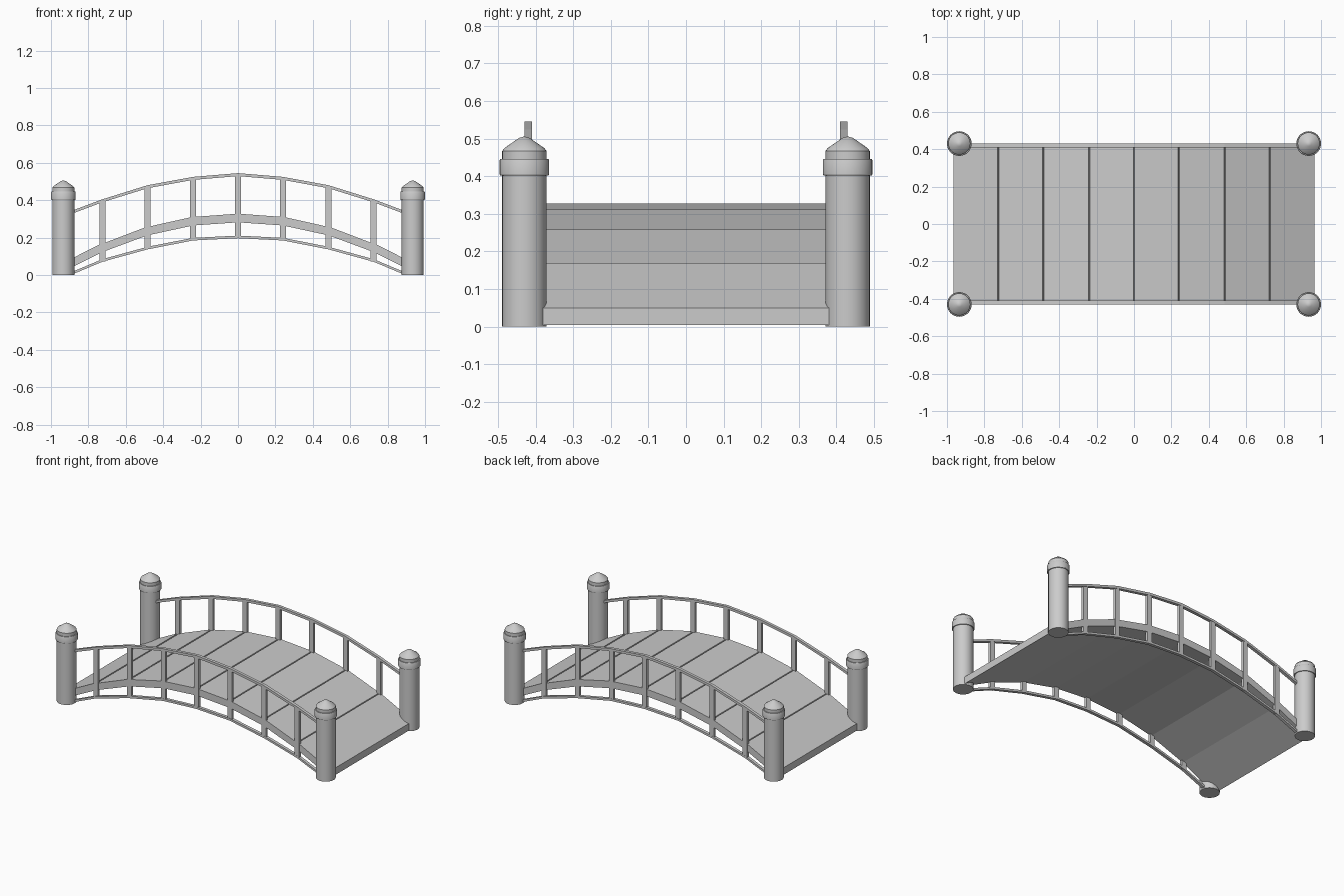
import bpy, bmesh, math
from mathutils import Vector

if "Cube" in bpy.data.objects:
    bpy.data.objects.remove(bpy.data.objects["Cube"])


def make_object(name, bm):
    bmesh.ops.recalc_face_normals(bm, faces=bm.faces)
    mesh = bpy.data.meshes.new(name)
    bm.to_mesh(mesh)
    bm.free()
    ob = bpy.data.objects.new(name, mesh)
    bpy.context.collection.objects.link(ob)
    return ob


def extrude_profile(name, outline, y0, y1):
    """Extrude an (x, z) outline from y0 to y1."""
    bm = bmesh.new()
    face = bm.faces.new([bm.verts.new((x, y0, z)) for x, z in outline])
    new = bmesh.ops.extrude_face_region(bm, geom=[face])["geom"]
    bmesh.ops.translate(bm, vec=(0, y1 - y0, 0),
                        verts=[v for v in new if isinstance(v, bmesh.types.BMVert)])
    return make_object(name, bm)


def mirrored(half):
    """Half curve starting at x = 0 -> full curve from left to right."""
    return [(-x, z) for x, z in half[:0:-1]] + half


def lathe(name, profile, x, y, sides=32):
    bm = bmesh.new()
    verts = [bm.verts.new((r, 0, z)) for r, z in profile]
    edges = [bm.edges.new(p) for p in zip(verts, verts[1:])]
    bmesh.ops.spin(bm, geom=verts + edges, cent=(0, 0, 0), axis=(0, 0, 1),
                   angle=2 * math.pi, steps=sides)
    bmesh.ops.remove_doubles(bm, verts=bm.verts, dist=0.0001)
    bmesh.ops.translate(bm, verts=bm.verts, vec=Vector((x, y, 0)))
    ob = make_object(name, bm)
    bpy.ops.object.select_all(action='DESELECT')
    bpy.context.view_layer.objects.active = ob
    ob.select_set(True)
    bpy.ops.object.shade_smooth_by_angle(angle=math.radians(30))
    return ob


# Arched curves, centre to right end
deck_top = [(0, .328), (.24, .311), (.485, .258), (.725, .169), (.965, .05)]
rail_top = [(0, .545), (.24, .525), (.485, .48), (.725, .405), (.885, .345)]
low_rail = [(0, .211), (.24, .199), (.485, .151), (.725, .085), (.885, .018)]

# Deck planks: one arched slab with a thin groove at every joint
full_deck = mirrored(deck_top)
upper = [full_deck[0]]
for x, z in full_deck[1:-1]:
    upper += [(x - .004, z), (x, z - .012), (x + .004, z)]
upper.append(full_deck[-1])
lower = [(x, z - .046) for x, z in full_deck]
extrude_profile("deck", upper + lower[::-1], -.425, .425)

# Railings on both sides
for side, s in (("front", -1), ("back", 1)):
    y0, y1 = sorted((s * .41, s * .43))
    for name, half, t in (("hand_rail", rail_top, .016), ("lower_rail", low_rail, .014)):
        line = mirrored(half)
        extrude_profile(f"{side}_{name}",
                        line + [(x, z - t) for x, z in line[::-1]], y0, y1)
    # Balusters from the lower rail up to the hand rail
    tops, bottoms = mirrored(rail_top), mirrored(low_rail)
    for i in range(1, len(tops) - 1):
        x, zt = tops[i]
        zb = bottoms[i][1]
        w = .016
        extrude_profile(f"{side}_baluster_{i}",
                        [(x - w, zb - .012), (x + w, zb - .012),
                         (x + w, zt - .012), (x - w, zt - .012)],
                        y0 + .001, y1 - .001)

# Corner posts with a collar and a pointed cap
post = [(0, 0), (.059, 0), (.059, .402), (.064, .402), (.066, .405), (.066, .442),
        (.064, .446), (.059, .446), (.059, .467), (.053, .475), (.014, .502), (0, .506)]
for nx, x in (("left", -.934), ("right", .934)):
    for ny, y in (("front", -.43), ("back", .43)):
        lathe(f"{ny}_{nx}_post", post, x, y)
